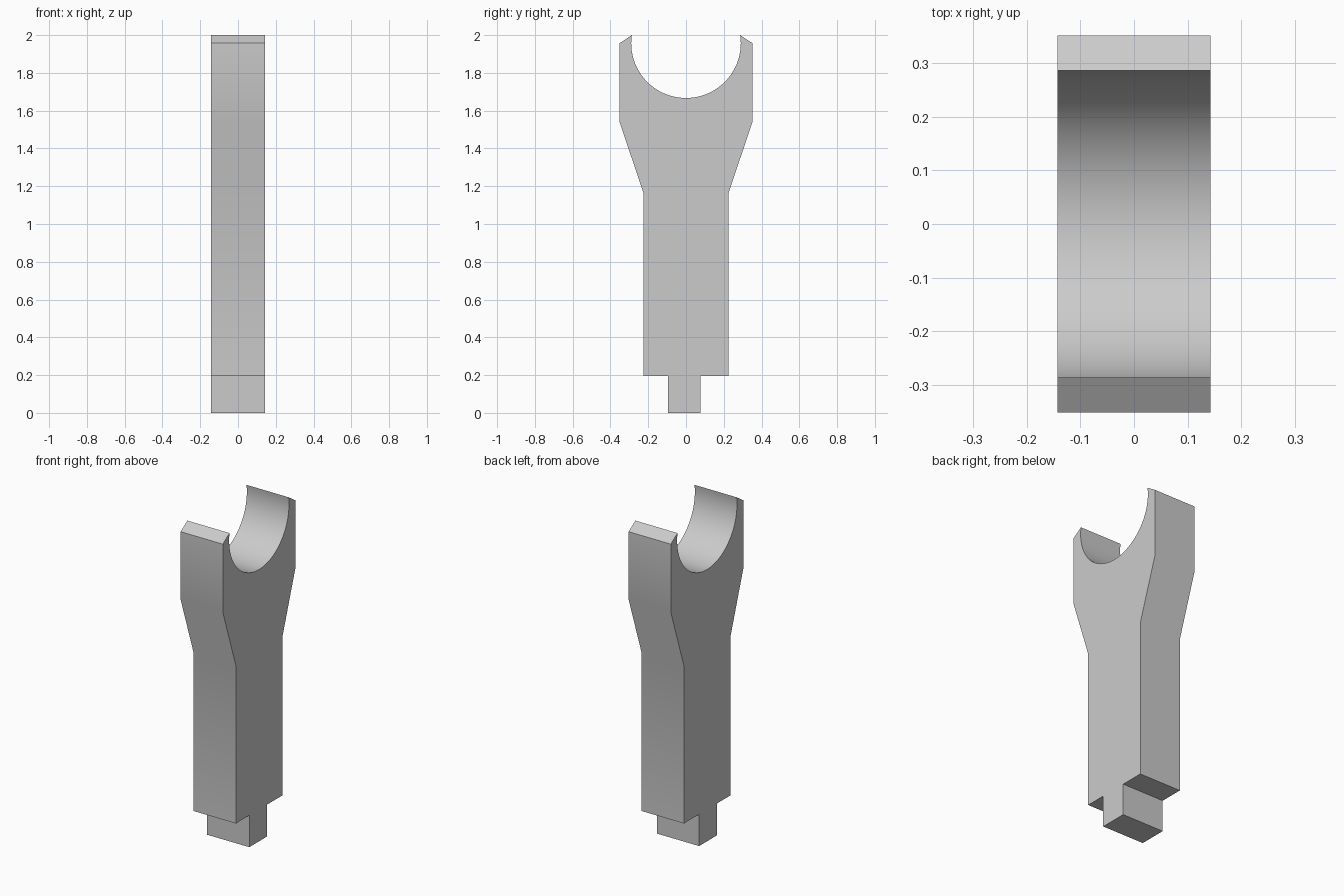
import bpy, bmesh
from math import sin, cos, asin, pi

cube = bpy.data.objects.get("Cube")
if cube:
    bpy.data.objects.remove(cube, do_unlink=True)

HALF_THICK = 0.143
RADIUS = 0.29
CRADLE_Z = 1.957
ARC_STEPS = 48

# Plain grey material
grey = bpy.data.materials.new("plain_grey")
grey.use_nodes = True
colour = (0.6, 0.6, 0.6, 1)
grey.diffuse_color = colour
grey.node_tree.nodes["Principled BSDF"].inputs["Base Color"].default_value = colour

# Side profile (y, z): off-centre tab, shank, flare and prong on the +y side
profile = [(-0.095, 0), (0.077, 0), (0.077, 0.195)]
side = [(0.225, 0.195), (0.225, 1.163), (0.352, 1.541), (0.352, CRADLE_Z)]
profile += side

# Round cradle, swept from one prong tip to the other
tip = asin((2 - CRADLE_Z) / RADIUS)
for i in range(ARC_STEPS + 1):
    a = tip - (pi + 2 * tip) * i / ARC_STEPS
    profile.append((RADIUS * cos(a), CRADLE_Z + RADIUS * sin(a)))

# Mirrored -y side, back down to the tab
profile += [(-y, z) for y, z in reversed(side)]
profile.append((-0.095, 0.195))

# Extrude the profile across the thickness
bm = bmesh.new()
face = bm.faces.new([bm.verts.new((-HALF_THICK, y, z)) for y, z in profile])
extruded = bmesh.ops.extrude_face_region(bm, geom=[face])["geom"]
moved = [v for v in extruded if isinstance(v, bmesh.types.BMVert)]
bmesh.ops.translate(bm, verts=moved, vec=(2 * HALF_THICK, 0, 0))
bmesh.ops.recalc_face_normals(bm, faces=bm.faces)

mesh = bpy.data.meshes.new("forked_post")
bm.to_mesh(mesh)
bm.free()
mesh.materials.append(grey)
post = bpy.data.objects.new("forked_post", mesh)
bpy.context.collection.objects.link(post)

# Smooth the cradle while keeping all corners crisp
bpy.ops.object.select_all(action="DESELECT")
post.select_set(True)
bpy.context.view_layer.objects.active = post
bpy.ops.object.shade_smooth_by_angle(angle=pi / 9)
